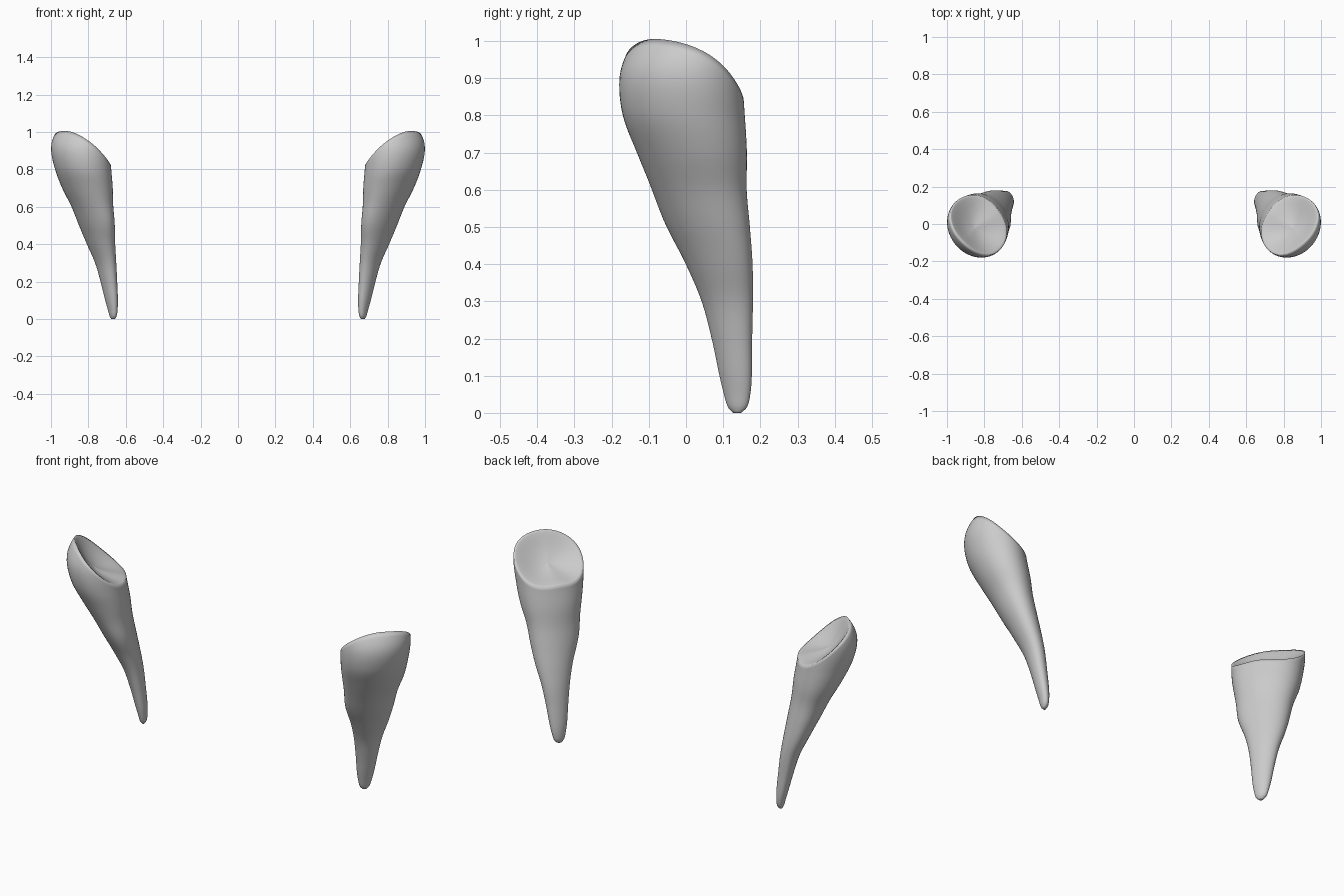
import bpy, bmesh, math
from mathutils import Vector

if "Cube" in bpy.data.objects:
    bpy.data.objects.remove(bpy.data.objects["Cube"])

# Horizontal extents of one piece by height: z, x min, x max, y min, y max
SECTIONS = [
    (0.00, 0.658, 0.677, 0.127, 0.148),
    (0.015, 0.649, 0.686, 0.113, 0.164),
    (0.05, 0.644, 0.696, 0.102, 0.173),
    (0.10, 0.642, 0.710, 0.090, 0.177),
    (0.20, 0.646, 0.735, 0.069, 0.178),
    (0.30, 0.651, 0.764, 0.042, 0.180),
    (0.40, 0.657, 0.808, 0.000, 0.179),
    (0.50, 0.662, 0.850, -0.048, 0.172),
    (0.60, 0.667, 0.890, -0.090, 0.164),
    (0.70, 0.666, 0.940, -0.132, 0.166),
    (0.80, 0.672, 0.978, -0.170, 0.162),
    (0.90, 0.678, 0.999, -0.179, 0.155),
    (0.97, 0.680, 0.988, -0.158, 0.150),
    (1.06, 0.690, 0.935, -0.100, 0.140),
]
SIDES, RINGS, DISH_RINGS = 64, 60, 16


def extents(z):
    """Smooth (Hermite) interpolation of the section table."""
    S = SECTIONS
    z = min(max(z, S[0][0]), S[-1][0])
    i = max(k for k in range(len(S) - 1) if S[k][0] <= z)
    a, b = S[i], S[i + 1]
    p, n = S[max(i - 1, 0)], S[min(i + 2, len(S) - 1)]
    h = b[0] - a[0]
    t = (z - a[0]) / h
    out = []
    for c in range(1, 5):
        ma = (b[c] - p[c]) / (b[0] - p[0]) * h
        mb = (n[c] - a[c]) / (n[0] - a[0]) * h
        out.append((2*t**3 - 3*t**2 + 1) * a[c] + (t**3 - 2*t**2 + t) * ma
                   + (3*t**2 - 2*t**3) * b[c] + (t**3 - t**2) * mb)
    return out


def lobe(ang, deg, power):
    return max(0, math.cos(ang - math.radians(deg))) ** power


def section_point(z, ang):
    x0, x1, y0, y1 = extents(z)
    top = min(max((z - 0.45) / 0.35, 0), 1)
    skew = 0.35 - 0.22 * top
    # flattened back-inner side under the low rim, small swelling on the front-inner side
    flat = 1 - 0.13 * top * lobe(ang, 135, 3)
    bump = 1 + 0.08 * math.exp(-((z - 0.52) / 0.09) ** 2) * lobe(ang, 215, 4)
    r = flat * bump
    return Vector(((x0 + x1) / 2 + (x1 - x0) / 2 * math.cos(ang) * r,
                   (y0 + y1) / 2 + (y1 - y0) / 2 * math.sin(ang + skew) * r, z))


def rim_height(ang):
    """Height where the tilted, slightly saddled top meets the body."""
    z = 0.85
    saddle = 0.035 * lobe(ang, 135, 2) - 0.03 * lobe(ang, 225, 2) + 0.015 * lobe(ang, 45, 2)
    for _ in range(40):
        p = section_point(z, ang)
        target = 0.79 + 0.646 * (p.x - 0.74) - 0.623 * (p.y - 0.07) + saddle
        z += 0.5 * (target - z)
    return min(z, 1.017)


def build_piece(name, side):
    bm = bmesh.new()
    angles = [2 * math.pi * k / SIDES for k in range(SIDES)]
    rims = [rim_height(a) for a in angles]
    # tapering body, rings gradually tilting up to the rim
    rings = []
    for j in range(RINGS + 1):
        s = (j / RINGS) ** 1.3
        rings.append([section_point(s * zr, a) for a, zr in zip(angles, rims)])
    # shallow hollow with a rounded lip in the slanted top
    rim = rings[-1]
    centre = sum(rim, Vector()) / SIDES
    normal = Vector((-0.646, 0.623, 1)).normalized()
    for j in range(1, DISH_RINGS):
        t = 1 - j / DISH_RINGS
        rings.append([centre + (p - centre) * t - normal * 0.045 * (1 - t * t) ** 1.4 for p in rim])
    loops = [[bm.verts.new((p.x * side, p.y, p.z)) for p in ring] for ring in rings]
    for lo, hi in zip(loops, loops[1:]):
        for k in range(SIDES):
            m = (k + 1) % SIDES
            bm.faces.new((lo[k], lo[m], hi[m], hi[k]))
    bm.faces.new(loops[0])
    c = centre - normal * 0.045
    tip = bm.verts.new((c.x * side, c.y, c.z))
    for k in range(SIDES):
        bm.faces.new((loops[-1][k], loops[-1][(k + 1) % SIDES], tip))
    bmesh.ops.recalc_face_normals(bm, faces=bm.faces)
    mesh = bpy.data.meshes.new(name)
    bm.to_mesh(mesh)
    bm.free()
    mesh.shade_smooth()
    obj = bpy.data.objects.new(name, mesh)
    bpy.context.collection.objects.link(obj)


build_piece("right_tapered_piece", 1)
build_piece("left_tapered_piece", -1)
